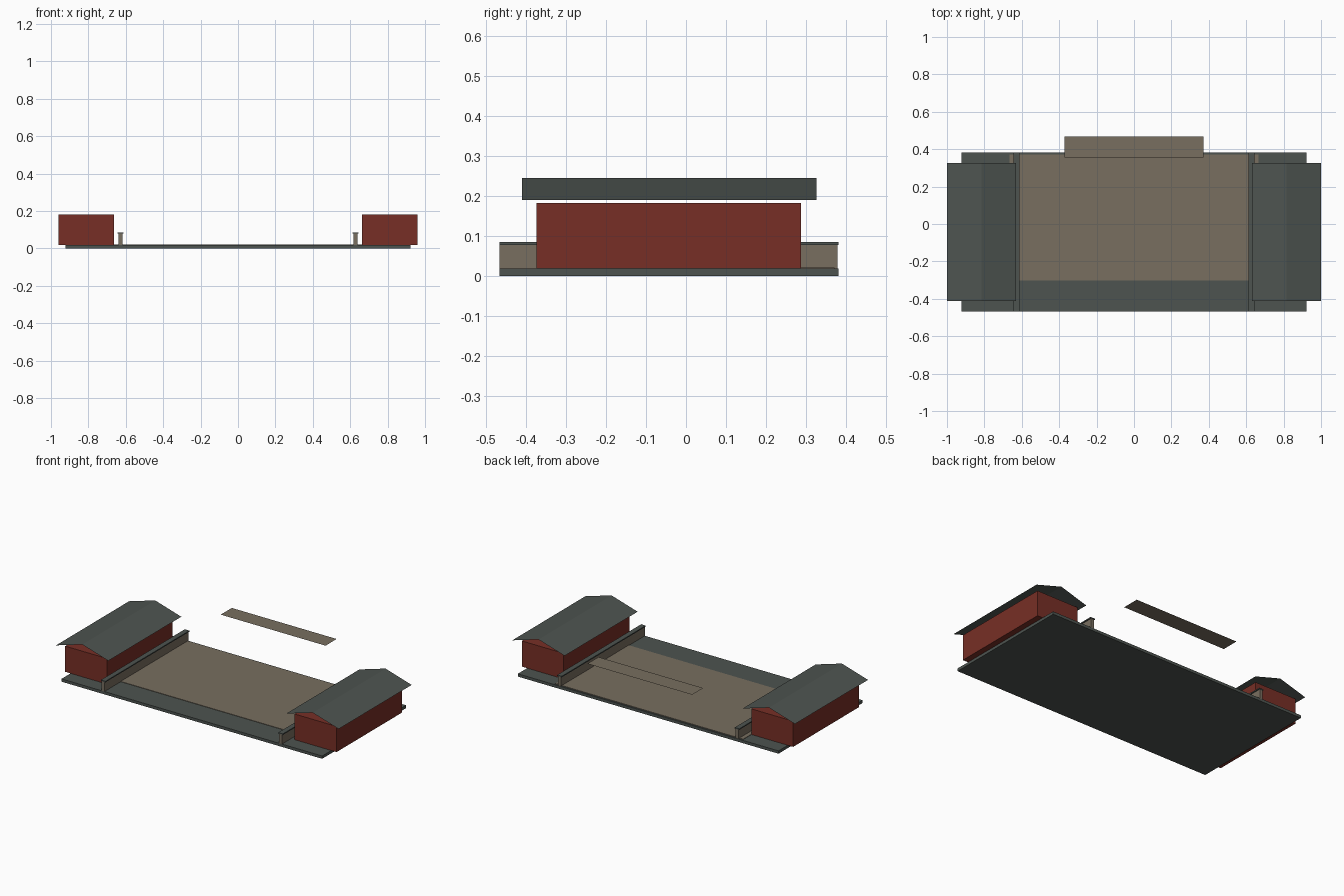
import bpy
import bmesh

cube = bpy.data.objects.get("Cube")
if cube:
    bpy.data.objects.remove(cube, do_unlink=True)


def material(name, rgb):
    m = bpy.data.materials.new(name)
    m.use_nodes = True
    m.diffuse_color = (*rgb, 1)
    m.node_tree.nodes["Principled BSDF"].inputs["Base Color"].default_value = (*rgb, 1)
    return m


slate = material("slate_grey", (0.075, 0.088, 0.080))
stone = material("tan_stone", (0.188, 0.156, 0.115))
red = material("red_plaster", (0.185, 0.028, 0.019))


def add_object(name, bm, mat):
    mesh = bpy.data.meshes.new(name)
    bm.to_mesh(mesh)
    bm.free()
    mesh.materials.append(mat)
    obj = bpy.data.objects.new(name, mesh)
    bpy.context.collection.objects.link(obj)
    return obj


def box(name, x, y, z, mat):
    """Box spanning the given (low, high) ranges."""
    bm = bmesh.new()
    bmesh.ops.create_cube(bm, size=1)
    for v in bm.verts:
        for axis, (low, high) in enumerate((x, y, z)):
            v.co[axis] = low if v.co[axis] < 0 else high
    return add_object(name, bm, mat)


def sheet(name, profile, y, mat):
    """Thin sheet: an x-z profile swept along y."""
    bm = bmesh.new()
    rows = [[bm.verts.new((px, py, pz)) for px, pz in profile] for py in y]
    for i in range(len(profile) - 1):
        bm.faces.new((rows[0][i], rows[0][i + 1], rows[1][i + 1], rows[1][i]))
    return add_object(name, bm, mat)


# Ground platform and paved courtyard
box("platform", (-0.922, 0.922), (-0.467, 0.382), (0, 0.018), slate)
box("courtyard_paving", (-0.665, 0.665), (-0.303, 0.372), (0.016, 0.0205), stone)

# Side halls and low walls, one set per side
for side, s in (("left", 1), ("right", -1)):
    def span(a, b):
        return tuple(sorted((s * a, s * b)))

    box(side + "_hall", span(0.664, 0.96), (-0.375, 0.288), (0.018, 0.182), red)
    roof = [(x, z) for x, z in zip(sorted((s * 0.63, s * 0.815, s * 1.0)), (0.19, 0.245, 0.19))]
    sheet(side + "_hall_roof", roof, (-0.411, 0.327), slate)
    box(side + "_low_wall", span(0.618, 0.638), (-0.467, 0.38), (0.018, 0.078), stone)
    box(side + "_wall_coping", span(0.612, 0.644), (-0.467, 0.382), (0.078, 0.085), slate)

# Raised rear canopy
sheet("rear_canopy", [(-0.371, 0.262), (0.371, 0.262)], (0.355, 0.467), stone)
